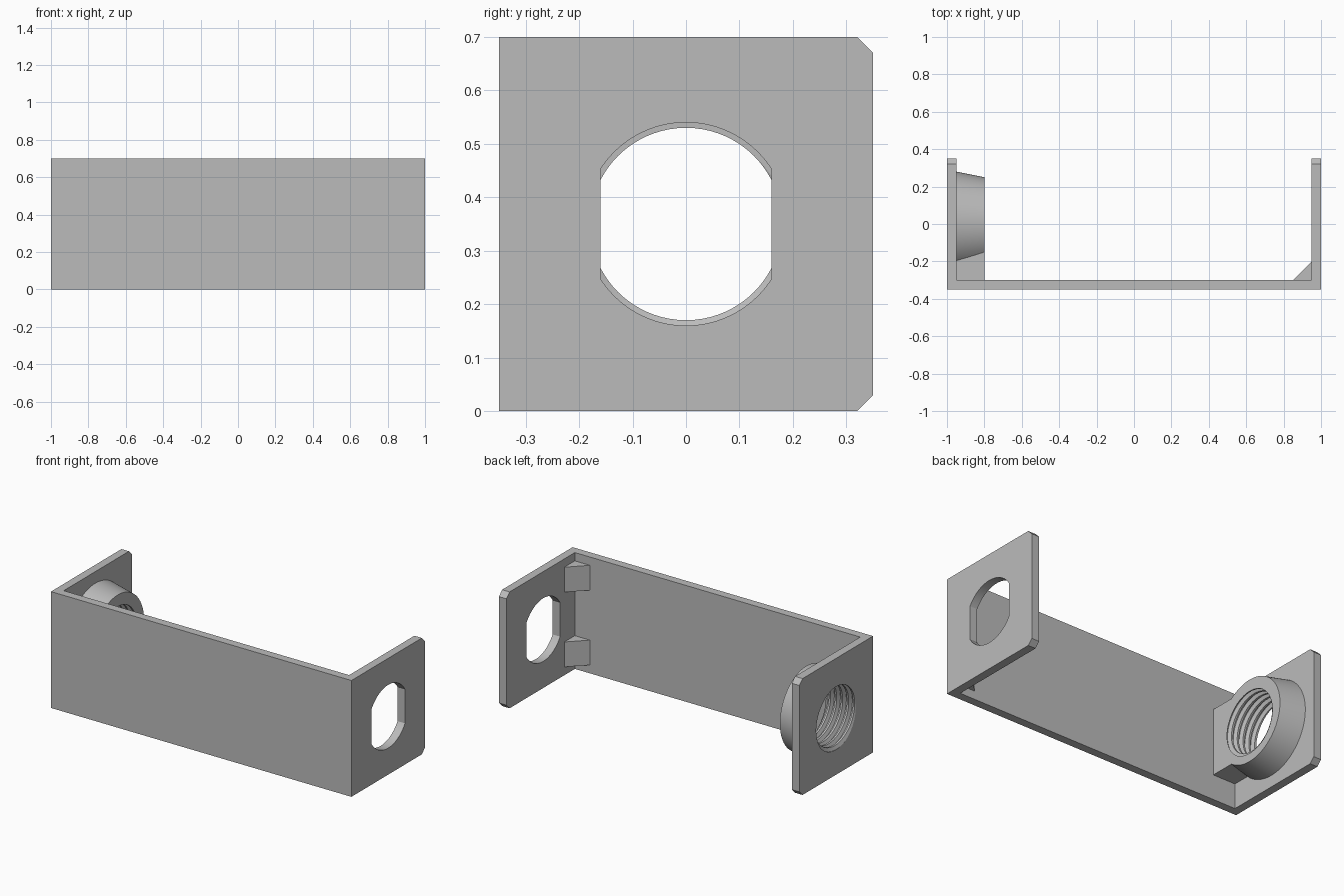
import bpy, bmesh, math
from mathutils import Vector

if "Cube" in bpy.data.objects:
    bpy.data.objects.remove(bpy.data.objects["Cube"])

grey = bpy.data.materials.new("plain grey")
grey.use_nodes = True
COLOUR = (0.5, 0.5, 0.5, 1)
grey.diffuse_color = COLOUR
grey.node_tree.nodes["Principled BSDF"].inputs["Base Color"].default_value = COLOUR

MID = 0.35    # height of the hole axis


def finish(name, bm):
    bmesh.ops.remove_doubles(bm, verts=bm.verts, dist=1e-5)
    bmesh.ops.recalc_face_normals(bm, faces=bm.faces)
    mesh = bpy.data.meshes.new(name)
    bm.to_mesh(mesh)
    bm.free()
    mesh.materials.append(grey)
    obj = bpy.data.objects.new(name, mesh)
    bpy.context.collection.objects.link(obj)
    return obj


def loft(name, start, end):
    """Closed solid between two matching outlines."""
    bm = bmesh.new()
    a = [bm.verts.new(p) for p in start]
    b = [bm.verts.new(p) for p in end]
    bm.faces.new(a)
    bm.faces.new(b)
    for i in range(len(a)):
        j = (i + 1) % len(a)
        bm.faces.new((a[i], a[j], b[j], b[i]))
    return finish(name, bm)


def prism_x(name, outline, x0, x1):
    return loft(name, [(x0, y, z) for y, z in outline], [(x1, y, z) for y, z in outline])


def prism_z(name, outline, z0, z1):
    return loft(name, [(x, y, z0) for x, y in outline], [(x, y, z1) for x, y in outline])


def circle_x(x, r, n=96):
    return [(x, r * math.cos(math.tau * i / n), MID + r * math.sin(math.tau * i / n))
            for i in range(n)]


def combine(target, tool, operation):
    mod = target.modifiers.new(operation.lower(), "BOOLEAN")
    mod.operation, mod.object, mod.solver = operation, tool, "EXACT"
    bpy.context.view_layer.objects.active = target
    bpy.ops.object.modifier_apply(modifier=mod.name)
    bpy.data.objects.remove(tool)


def thread_cutter(x0, x1, pitch=0.04, minor=0.18, major=0.2, n=72):
    """Closed screw body, its helix clipped flat at both ends."""
    knots = ((0, minor), (0.2, minor), (0.45, major), (0.65, major), (0.9, minor))

    def radius(phase):
        phase %= 1
        for (p, r), (q, s) in zip(knots, knots[1:] + ((1, minor),)):
            if p <= phase <= q:
                return r + (s - r) * (phase - p) / (q - p)
        return minor

    bm = bmesh.new()
    turns = range(-2, math.ceil((x1 - x0) / pitch) + 2)
    columns = []
    for i in range(n + 1):
        angle = math.tau * i / n
        column = []
        for x in [x0 + (t + k + i / n) * pitch for t in turns for k, _ in knots]:
            x = min(max(x, x0), x1)
            r = radius((x - x0) / pitch - i / n)
            column.append(bm.verts.new((x, r * math.cos(angle), MID + r * math.sin(angle))))
        columns.append(column)
    for a, b in zip(columns, columns[1:]):
        for k in range(len(a) - 1):
            bm.faces.new((a[k], a[k + 1], b[k + 1], b[k]))
    bmesh.ops.remove_doubles(bm, verts=bm.verts, dist=1e-5)
    bmesh.ops.dissolve_degenerate(bm, edges=bm.edges, dist=1e-6)
    bmesh.ops.holes_fill(bm, edges=[e for e in bm.edges if e.is_boundary], sides=0)
    bmesh.ops.triangulate(bm, faces=bm.faces)
    return finish("thread_cutter", bm)


# Front wall with both end plates, as one bent strip
bracket = prism_z("bracket", [(-1, -0.35), (1, -0.35), (1, 0.35), (0.95, 0.35), (0.95, -0.3),
                              (-0.95, -0.3), (-0.95, 0.35), (-1, 0.35)], 0, 0.7)

# Chamfered free corners of the end plates
for edge_z, inner_z, out_z in ((0, 0.03, -0.03), (0.7, 0.67, 0.73)):
    wedge = [(0.32, edge_z), (0.35, inner_z), (0.38, inner_z), (0.38, out_z), (0.32, out_z)]
    combine(bracket, prism_x("corner_cutter", wedge, -1.1, 1.1), "DIFFERENCE")

# Round hole with two flats in the left plate
flat = math.acos(0.16 / 0.19)
arc = [flat + (math.pi - 2 * flat) * i / 32 for i in range(33)]
outline = [(0.19 * math.cos(a + half), MID + 0.19 * math.sin(a + half))
           for half in (0, math.pi) for a in arc]
combine(bracket, prism_x("flat_hole_cutter", outline, 0.9, 1.1), "DIFFERENCE")

# Tapered boss and the block joining it to the front wall
boss = loft("threaded_boss", circle_x(-0.96, 0.282), circle_x(-0.8, 0.25))
block = [(-0.32, 0.15), (0, 0.15), (0, 0.55), (-0.32, 0.55)]
combine(boss, prism_x("boss_block", block, -0.97, -0.8), "UNION")
combine(bracket, boss, "UNION")
combine(bracket, thread_cutter(-1.013, -0.787), "DIFFERENCE")

# Corner gussets inside the left plate
for label, z in (("lower", 0.05), ("upper", 0.5)):
    prism_z(label + "_gusset", [(0.85, -0.3), (0.95, -0.3), (0.95, -0.2)], z, z + 0.15)

bpy.ops.object.select_all(action="DESELECT")
bracket.select_set(True)
bpy.context.view_layer.objects.active = bracket
bpy.ops.object.shade_smooth_by_angle(angle=math.radians(25))
